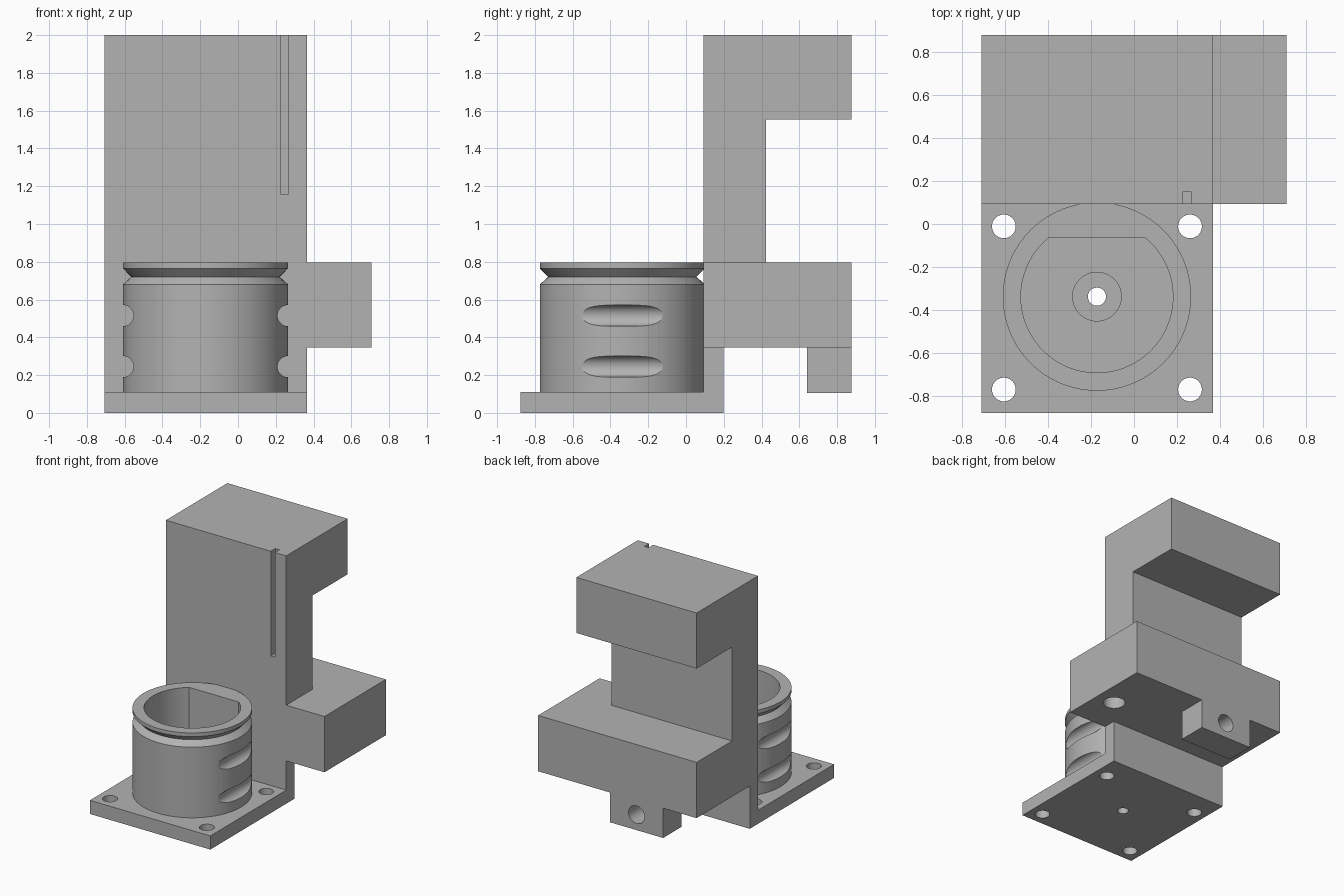
import bpy, bmesh
from math import pi, cos, sin, asin, radians
from mathutils import Matrix, Vector

cube = bpy.data.objects.get("Cube")
if cube:
    bpy.data.objects.remove(cube)

GREY = (0.45, 0.45, 0.45, 1)
grey = bpy.data.materials.new("plain grey")
grey.use_nodes = True
grey.diffuse_color = GREY
grey.node_tree.nodes["Principled BSDF"].inputs["Base Color"].default_value = GREY


def finish(bm, name):
    bmesh.ops.recalc_face_normals(bm, faces=bm.faces)
    mesh = bpy.data.meshes.new(name)
    bm.to_mesh(mesh)
    bm.free()
    mesh.materials.append(grey)
    obj = bpy.data.objects.new(name, mesh)
    bpy.context.collection.objects.link(obj)
    return obj


def extrude(name, points, vector):
    """Solid prism from a flat outline."""
    bm = bmesh.new()
    face = bm.faces.new([bm.verts.new(p) for p in points])
    moved = bmesh.ops.extrude_face_region(bm, geom=[face], use_keep_orig=True)["geom"]
    bmesh.ops.translate(bm, vec=vector, verts=[v for v in moved if isinstance(v, bmesh.types.BMVert)])
    return finish(bm, name)


def side_profile(name, outline, x0, x1):
    return extrude(name, [(x0, y, z) for y, z in outline], Vector((x1 - x0, 0, 0)))


def box(name, x0, x1, y0, y1, z0, z1):
    return side_profile(name, [(y0, z0), (y1, z0), (y1, z1), (y0, z1)], x0, x1)


def rod(x, y, z, radius, length, along_y=False):
    """Round cutter centred on a point."""
    bm = bmesh.new()
    bmesh.ops.create_cone(bm, cap_ends=True, segments=48, radius1=radius, radius2=radius, depth=length)
    turn = Matrix.Rotation(pi / 2, 4, "X") if along_y else Matrix()
    bm.transform(Matrix.Translation((x, y, z)) @ turn)
    return finish(bm, "cutter")


def select(obj):
    bpy.ops.object.select_all(action="DESELECT")
    obj.select_set(True)
    bpy.context.view_layer.objects.active = obj


def cut(obj, cutters):
    for cutter in cutters:
        cutter.hide_render = True
        mod = obj.modifiers.new("cut", "BOOLEAN")
        mod.operation, mod.solver, mod.object = "DIFFERENCE", "EXACT", cutter
        select(obj)
        bpy.ops.object.modifier_apply(modifier=mod.name)
        bpy.data.objects.remove(cutter)
    select(obj)
    bpy.ops.object.shade_smooth_by_angle(angle=radians(25))


# Shared dimensions
LEFT, RIGHT, FAR_RIGHT = -0.708, 0.366, 0.707
FRONT, WALL, BACK = -0.876, 0.092, 0.876
CX, CY, R = -0.172, -0.337, 0.437
SHELF, CUP_TOP, FLOOR = 0.345, 0.795, 0.11

# Foot: base plate with low rear wall, screw holes and stepped centre hole
foot = side_profile("base_plate", [(FRONT, 0), (0.198, 0), (0.198, SHELF), (WALL, SHELF),
                                   (WALL, FLOOR), (FRONT, FLOOR)], LEFT, RIGHT)
holes = [rod(CX + sx * 0.432, y, 0, 0.055, 0.5) for sx in (-1, 1) for y in (-0.011, -0.768)]
cut(foot, holes + [rod(CX, CY, 0.15, 0.113, 0.2), rod(CX, CY, 0, 0.042, 0.5)])

# Wide middle block with a blind hole underneath
block = box("middle_block", LEFT, FAR_RIGHT, WALL, BACK, SHELF, CUP_TOP)
cut(block, [rod(0.545, 0.415, SHELF, 0.083, 0.5)])

# Tower with rear overhang and a narrow front slot
tower = side_profile("tower", [(WALL, CUP_TOP), (0.424, CUP_TOP), (0.424, 1.552), (BACK, 1.552),
                               (BACK, 2), (WALL, 2)], LEFT, RIGHT)
cut(tower, [box("cutter", 0.228, 0.265, 0, 0.15, 1.155, 2.1)])

# Lug under the block with a cross hole
lug = box("rear_lug", CX - 0.237, CX + 0.237, 0.64, BACK, 0.105, SHELF)
cut(lug, [rod(CX, 0.76, 0.23, 0.071, 0.6, True)])

# Round cup: lathed outline with a V groove below the rim
bm = bmesh.new()
outline = [(0, FLOOR), (R, FLOOR), (R, 0.68), (0.393, 0.72), (R, 0.765), (R, CUP_TOP), (0, CUP_TOP)]
verts = [bm.verts.new((CX + r, CY, z)) for r, z in outline]
edges = [bm.edges.new(pair) for pair in zip(verts, verts[1:])]
bmesh.ops.spin(bm, geom=verts + edges, cent=(CX, CY, 0), axis=(0, 0, 1), angle=2 * pi, steps=72)
bmesh.ops.remove_doubles(bm, verts=bm.verts, dist=0.0001)
cup = finish(bm, "cup")

# D-shaped bore and the straight grip slots on both sides
BORE, FLAT = 0.353, 0.275
start = pi - asin(FLAT / BORE)
sweep = pi + 2 * asin(FLAT / BORE)
arc = [start + sweep * i / 56 for i in range(57)]
bore = extrude("cutter", [(CX + BORE * cos(a), CY + BORE * sin(a), 0.05) for a in arc], Vector((0, 0, 1)))
slots = [rod(CX + sx * R, CY, z, 0.056, 1.2, True) for sx in (-1, 1) for z in (0.245, 0.515)]
cut(cup, [bore] + slots)
